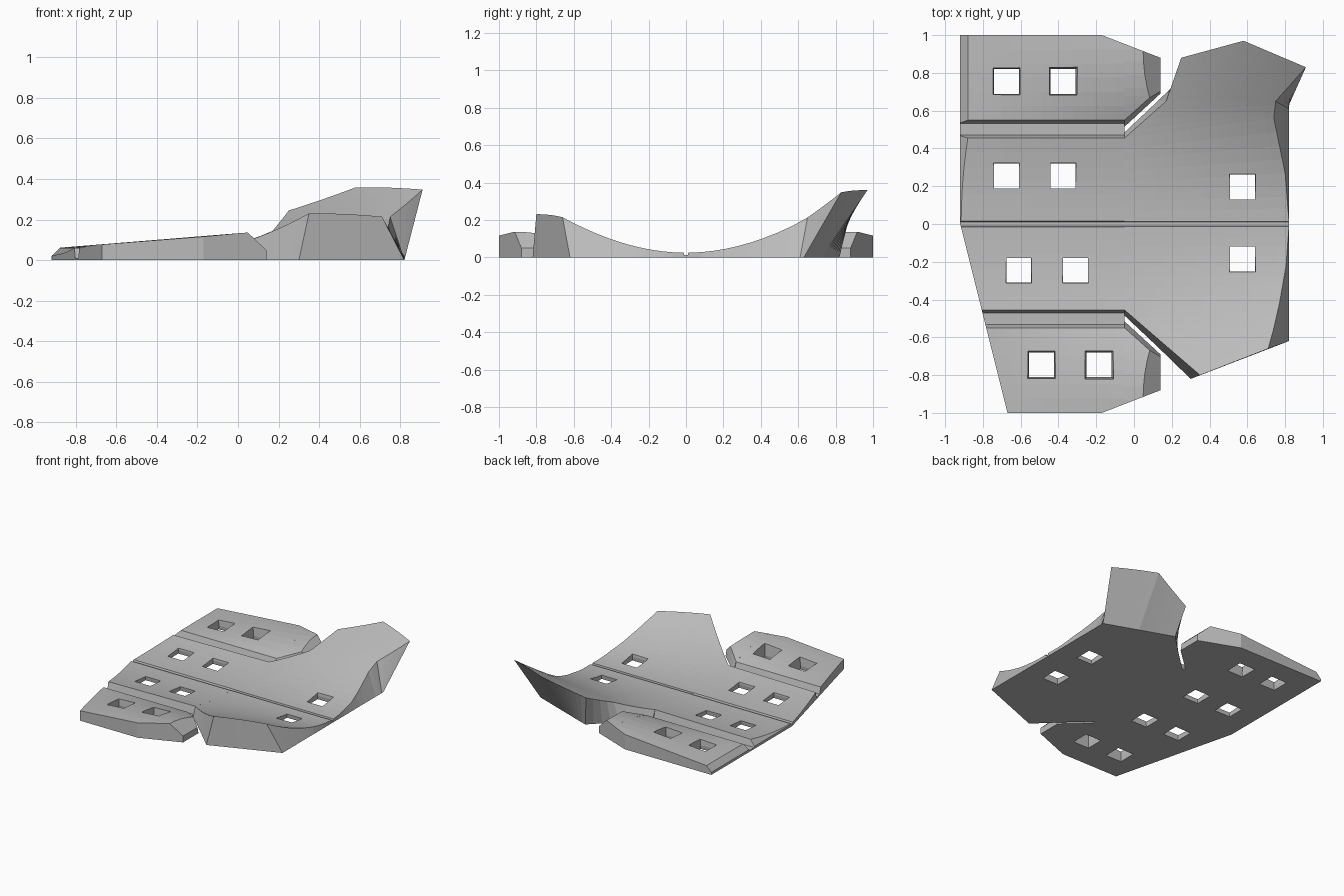
import bpy
import bmesh
from mathutils import Vector

cube = bpy.data.objects.get("Cube")
if cube:
    bpy.data.objects.remove(cube)

grey = bpy.data.materials.new("plain_grey")
grey.use_nodes = True
COLOR = (0.5, 0.5, 0.5, 1)
grey.diffuse_color = COLOR
grey.node_tree.nodes["Principled BSDF"].inputs["Base Color"].default_value = COLOR

FLOOR = 0.012   # hinge groove thickness
SPLIT = -0.05   # where the hinge grooves turn into open slots


def bowl(x, a):
    """Height of the concave middle panels, a = distance from the centre line."""
    if a < 0.012:
        return FLOOR
    k = 0.22 + (0.06 if x < SPLIT else 0.283) * (x - SPLIT)
    rise = a * a if a < 0.65 else 0.4225 + 1.3 * (a - 0.65)
    return 0.025 + k * rise


def flap(x, a):
    """Height of the convex outer flaps."""
    return 0.06 + (x + 0.9) / 0.95 * (0.077 - 0.55 * (a - 0.92) ** 2)


def hinged(x, a):
    """Bowl, hinge groove and flap in one cross-section."""
    if a <= 0.456:
        return bowl(x, a)
    if a >= 0.549:
        return flap(x, a)
    return FLOOR


def cut(bm, point, normal):
    geom = bm.verts[:] + bm.edges[:] + bm.faces[:]
    bmesh.ops.bisect_plane(bm, geom=geom, dist=1e-5, plane_co=point,
                           plane_no=normal, clear_outer=True)
    bmesh.ops.holes_fill(bm, edges=[e for e in bm.edges if e.is_boundary], sides=0)


def slab(name, keys, side, height, cuts=(), steps=4, cols=16, kink=0):
    """Flat-bottomed solid lofted through rows of (top left, top right,
    bottom left, bottom right) points given in x and distance from centre."""
    rows = []
    for i in range(len(keys) - 1):
        last = i == len(keys) - 2
        for s in range(steps + last):
            f = s / steps
            row = [Vector(p).lerp(Vector(q), f) for p, q in zip(keys[i], keys[i + 1])]
            rows.append((row, f if last else 0))
    bm = bmesh.new()
    top, bottom = [], []
    for (tl, tr, bl, br), f in rows:
        t_row, b_row = [], []
        for c in range(cols + 1):
            u = c / cols
            t, b = tl.lerp(tr, u), bl.lerp(br, u)
            t.y += kink * f * (1 - abs(2 * u - 1))
            t_row.append(bm.verts.new((t.x, side * t.y, height(t.x, t.y))))
            b_row.append(bm.verts.new((b.x, side * b.y, 0)))
        top.append(t_row)
        bottom.append(b_row)

    def skin(p, q):
        for i in range(len(p) - 1):
            bm.faces.new((p[i], p[i + 1], q[i + 1], q[i]))

    for grid in (top, bottom):
        for p, q in zip(grid, grid[1:]):
            skin(p, q)
    for r in (0, -1):
        skin(top[r], bottom[r])
        skin([t[r] for t in top], [b[r] for b in bottom])
    bmesh.ops.remove_doubles(bm, verts=bm.verts[:], dist=1e-4)
    bmesh.ops.recalc_face_normals(bm, faces=bm.faces[:])
    for point, normal in cuts:
        cut(bm, point, normal)
    bmesh.ops.recalc_face_normals(bm, faces=bm.faces[:])
    return make(name, bm)


def make(name, bm):
    mesh = bpy.data.meshes.new(name)
    bm.to_mesh(mesh)
    bm.free()
    mesh.materials.append(grey)
    obj = bpy.data.objects.new(name, mesh)
    bpy.context.collection.objects.link(obj)
    return obj


# Hinged panels: straight rows from the centre line out to the flap edge
STATIONS = (0, 0.01, 0.02, 0.16, 0.3, 0.455, 0.485, 0.515, 0.55, 0.7, 0.85, 1)


def panel_keys(slant):
    keys = []
    for a in STATIONS:
        left, right = (-0.92 + slant * a, a), (SPLIT, a)
        keys.append((left, right, left, right))
    return keys


def corner(side):
    return ((-0.17, side, 0), (0.12, side * 0.31, 0))


END_BEVEL = ((-0.92, 0, 0.02), (-1, 0, 1))
TIP_BEVEL = ((0.14, 0, 0.05), (0.085, 0, 0.09))
parts = [
    slab("back_hinged_panel", panel_keys(0), 1, hinged, (END_BEVEL, corner(1)), 2),
    slab("front_hinged_panel", panel_keys(0.25), -1, hinged, (corner(-1),), 2),
]

# Flap tips beyond the hinges
tip = [((SPLIT, t), (x, t), (SPLIT, b), (x, b))
       for x, t, b in ((SPLIT, 0.55, 0.515), (0.14, 0.72, 0.69), (0.14, 1, 1))]
for name, side in (("back_flap_tip", 1), ("front_flap_tip", -1)):
    parts.append(slab(name, tip, side, flap, (corner(side), TIP_BEVEL)))

# Wide ends: the back one flares out into an overhanging wing
centre = [((SPLIT, a), (0.82, a), (SPLIT, a), (0.82, a)) for a in (0, 0.01, 0.02)]
back = centre + [
    ((SPLIT, 0.22), (0.80, 0.27), (SPLIT, 0.22), (0.82, 0.27)),
    ((SPLIT, 0.455), (0.74, 0.56), (SPLIT, 0.485), (0.82, 0.54)),
    ((0.17, 0.65), (0.75, 0.65), (0.125, 0.65), (0.82, 0.61)),
    ((0.25, 0.88), (0.91, 0.83), (0.3, 0.82), (0.82, 0.63)),
]
front = centre + [
    ((SPLIT, 0.22), (0.805, 0.22), (SPLIT, 0.22), (0.82, 0.22)),
    ((SPLIT, 0.455), (0.77, 0.42), (SPLIT, 0.485), (0.82, 0.42)),
    ((0.15, 0.628), (0.738, 0.56), (0.125, 0.65), (0.82, 0.53)),
    ((0.35, 0.8), (0.71, 0.66), (0.3, 0.82), (0.82, 0.62)),
]
parts.append(slab("back_wing", back, 1, bowl, kink=0.115))
parts.append(slab("front_wing", front, -1, bowl))

# Square strap holes, slightly pinched in the middle
HOLES = [(-0.675, 0.755), (-0.375, 0.755), (-0.675, 0.255), (-0.375, 0.255),
         (0.575, 0.195), (0.575, -0.185), (-0.61, -0.245), (-0.31, -0.245),
         (-0.49, -0.745), (-0.185, -0.745)]
bm = bmesh.new()
for x, y in HOLES:
    rings = []
    for z in (-0.04, 0.03, 0.3):
        h = 0.066 + 0.12 * abs(z - 0.03)
        rings.append([bm.verts.new((x + h * i, y + h * j, z))
                      for i, j in ((-1, -1), (1, -1), (1, 1), (-1, 1))])
    for p, q in zip(rings, rings[1:]):
        for i in range(4):
            bm.faces.new((p[i], p[i - 3], q[i - 3], q[i]))
    bm.faces.new(rings[0][::-1])
    bm.faces.new(rings[-1])
bmesh.ops.recalc_face_normals(bm, faces=bm.faces[:])
cutter = make("hole_cutter", bm)
cutter.hide_render = True

for obj in parts:
    if "tip" in obj.name:
        continue
    mod = obj.modifiers.new("strap_holes", 'BOOLEAN')
    mod.operation = 'DIFFERENCE'
    mod.solver = 'EXACT'
    mod.object = cutter
    bpy.context.view_layer.objects.active = obj
    bpy.ops.object.modifier_apply(modifier=mod.name)
bpy.data.objects.remove(cutter)
